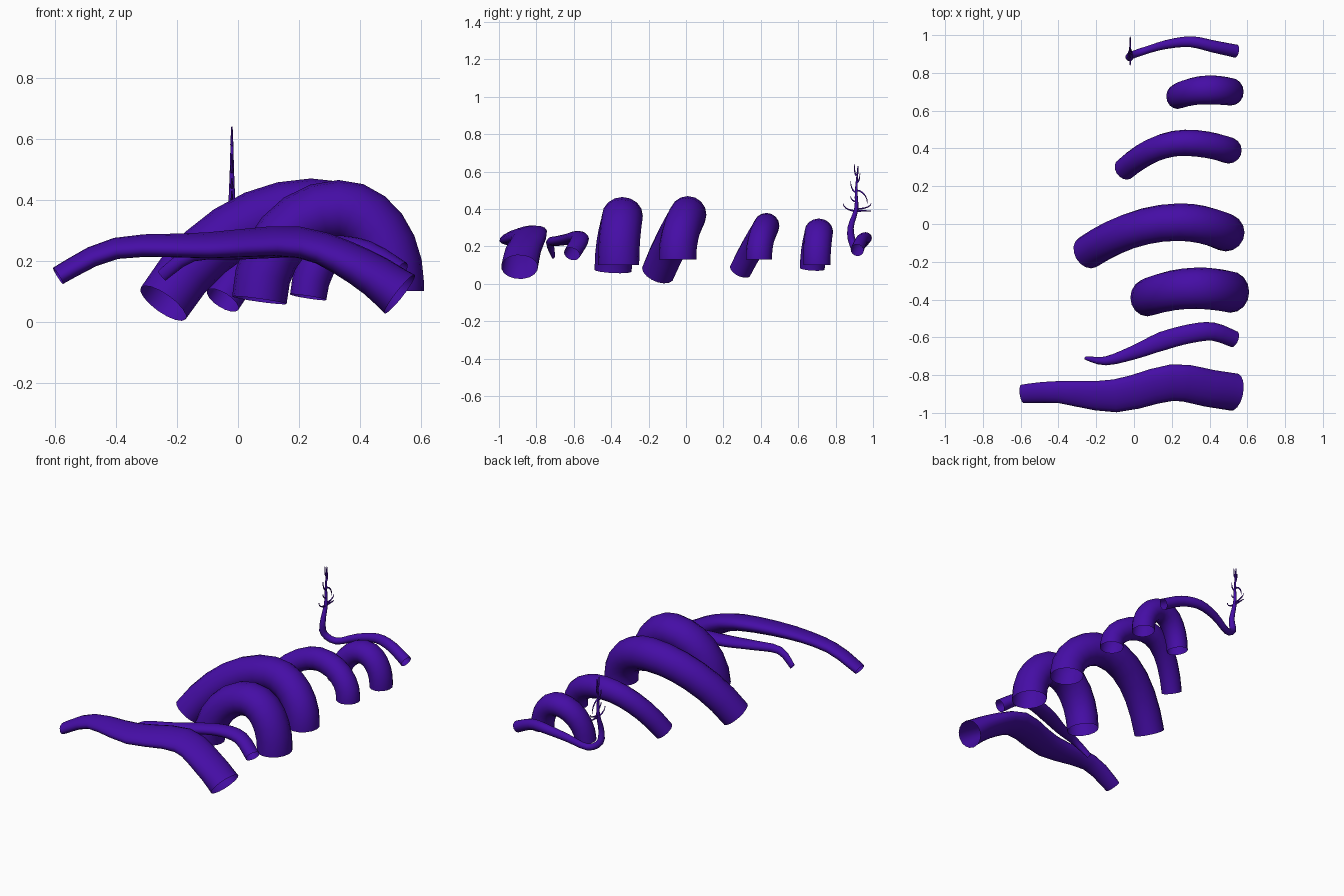
import bpy, bmesh, math
from mathutils import Vector
from mathutils.geometry import interpolate_bezier

if "Cube" in bpy.data.objects:
    bpy.data.objects.remove(bpy.data.objects["Cube"], do_unlink=True)

purple = bpy.data.materials.new("deep_purple")
purple.use_nodes = True
purple.diffuse_color = (.06, .004, .38, 1)
shader = purple.node_tree.nodes["Principled BSDF"]
shader.inputs["Base Color"].default_value = purple.diffuse_color


def blend(values, amount):
    """Linear interpolation along an evenly spaced list of radii."""
    position = amount * (len(values) - 1)
    low = min(int(position), len(values) - 2)
    return values[low] + (values[low + 1] - values[low]) * (position - low)


def tube(name, path, wide, deep, sides=16, reference=(0, 1, 0)):
    """Open tapering tube with an oval cross-section swept along a path."""
    bm = bmesh.new()
    rings = []
    last = len(path) - 1
    reference = Vector(reference)
    for index, point in enumerate(path):
        tangent = (path[min(index + 1, last)] - path[max(index - 1, 0)]).normalized()
        side = (reference - tangent * reference.dot(tangent)).normalized()
        side_radius = side * blend(wide, index / last)
        up_radius = tangent.cross(side) * blend(deep, index / last)
        angles = [math.tau * step / sides for step in range(sides)]
        rings.append([bm.verts.new(point + side_radius * math.cos(angle)
                                   + up_radius * math.sin(angle)) for angle in angles])
    for ring, following in zip(rings, rings[1:]):
        for k in range(sides):
            bm.faces.new((ring[k - 1], ring[k], following[k], following[k - 1]))
    bmesh.ops.recalc_face_normals(bm, faces=bm.faces)
    for face in bm.faces:
        face.smooth = True
    mesh = bpy.data.meshes.new(name)
    bm.to_mesh(mesh)
    bm.free()
    mesh.materials.append(purple)
    bpy.context.collection.objects.link(bpy.data.objects.new(name, mesh))


def smooth_path(points):
    """Smooth curve through a few points, with handles along neighbouring points."""
    knots = [Vector(point) for point in points]
    last = len(knots) - 1
    handles = [(knots[min(i + 1, last)] - knots[max(i - 1, 0)]) / 6 for i in range(last + 1)]
    path = [knots[0]]
    for i in range(last):
        path += interpolate_bezier(knots[i], knots[i] + handles[i],
                                   knots[i + 1] - handles[i + 1], knots[i + 1], 4)[1:]
    return path


def arch(name, foot, crown, end, sweep, radii, widen=1):
    """Arched tube: rises from a slanting foot over the crown, then falls upright."""
    foot, crown, end = Vector(foot), Vector(crown), Vector(end)
    path = []
    steps = 6
    for step in range(-steps, steps + 1):
        target, full = (foot, math.radians(sweep)) if step < 0 else (end, math.pi / 2)
        angle = full * abs(step) / steps
        across = math.sin(angle) / math.sin(full)
        drop = (1 - math.cos(angle)) / (1 - math.cos(full))
        reach = target - crown
        path.append(crown + Vector((reach.x * across, reach.y * across ** 2,
                                    reach.z * drop)))
    # Short upright stub so the end is cut level
    path.append(end - Vector((0, 0, .02)))
    tube(name, path, [radius * widen for radius in radii], radii)


# Long flattened tentacle at the front, rolled slightly forward
tube("front_tentacle",
     smooth_path([(-.59, -.9, .15), (-.4, -.89, .24), (-.1, -.91, .25),
                  (.2, -.84, .26), (.4, -.87, .18), (.53, -.89, .09)]),
     wide=(.05, .06, .09, .1, .1, .1), deep=(.03, .035, .05, .08),
     reference=(0, 1, .25))

# Slim wavy tentacle behind it
tube("slim_tentacle",
     smooth_path([(-.25, -.71, .15), (-.15, -.725, .22), (0, -.68, .23),
                  (.15, -.62, .24), (.3, -.58, .25), (.42, -.57, .23),
                  (.53, -.61, .16)]),
     wide=(.01, .03, .05, .05, .045), deep=(.02, .03, .04))

# Row of thick arches, front to back
arch("front_arch", foot=(.07, -.39, .07), crown=(.33, -.34, .365), end=(.51, -.36, .12),
     sweep=88, radii=(.09, .1, .1), widen=1.1)
arch("large_arch", foot=(-.245, -.15, .06), crown=(.24, .01, .37), end=(.485, -.045, .15),
     sweep=50, radii=(.09, .1, .1))
arch("middle_arch", foot=(-.05, .29, .07), crown=(.27, .43, .31), end=(.5, .39, .15),
     sweep=45, radii=(.06, .07, .07))
arch("small_arch", foot=(.23, .675, .08), crown=(.39, .71, .28), end=(.515, .7, .12),
     sweep=85, radii=(.06, .07, .065), widen=1.1)

# Thin rear tentacle that turns upward into a trunk
rear_radii = (.035, .03, .02, .02, .01, .003)
tube("rear_tentacle",
     smooth_path([(.54, .915, .18), (.42, .94, .235), (.3, .965, .245), (.17, .95, .22),
                  (.05, .915, .18), (-.02, .89, .22), (-.02, .88, .3),
                  (-.02, .91, .4), (-.02, .91, .5), (-.02, .92, .63)]),
     wide=rear_radii, deep=rear_radii)

# Curling twigs spread in one plane: height on the trunk, sideways reach, rise
twigs = [(.39, -.07, .04), (.4, .08, .03), (.5, .06, -.07), (.49, -.03, .06),
         (.44, -.03, .03), (.54, .02, .05), (.58, -.01, .06), (.39, .08, 0)]
for number, (height, reach, rise) in enumerate(twigs):
    bends = [math.pi / 2 * step / 5 for step in range(6)]
    path = [Vector((-.02, .91 + reach * math.sin(bend),
                    height + rise * (1 - math.cos(bend)))) for bend in bends]
    tube(f"twig_{number}", path, wide=(.006, .002), deep=(.006, .002),
         sides=6, reference=(1, 0, 0))
